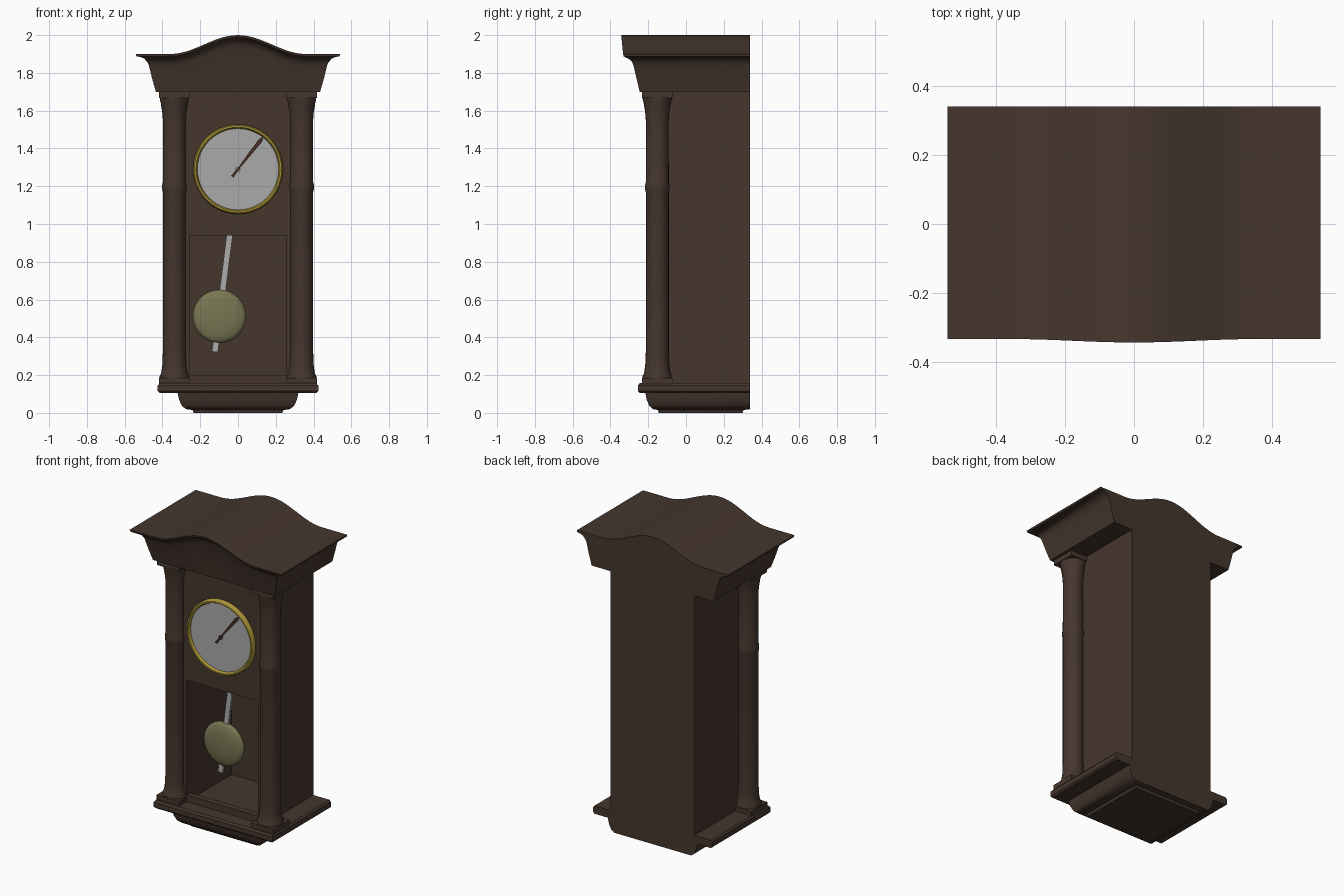
import bpy, bmesh, math
from mathutils import Matrix

if "Cube" in bpy.data.objects:
    bpy.data.objects.remove(bpy.data.objects["Cube"])


def material(name, rgb):
    m = bpy.data.materials.new(name)
    m.diffuse_color = (*rgb, 1)
    m.use_nodes = True
    m.node_tree.nodes["Principled BSDF"].inputs["Base Color"].default_value = m.diffuse_color
    return m


WOOD = material("dark_wood", (0.060, 0.037, 0.027))
GOLD = material("gold_trim", (0.42, 0.31, 0.04))
BRASS = material("dull_brass", (0.19, 0.18, 0.085))
STEEL = material("steel_grey", (0.42, 0.42, 0.42))
FACE = material("dial_white", (0.40, 0.40, 0.40))
HAND = material("hand_brown", (0.06, 0.028, 0.018))


def finish(bm, name, mat, angle=35):
    bmesh.ops.remove_doubles(bm, verts=bm.verts, dist=1e-5)
    bmesh.ops.recalc_face_normals(bm, faces=bm.faces)
    me = bpy.data.meshes.new(name)
    bm.to_mesh(me)
    bm.free()
    me.materials.append(mat)
    ob = bpy.data.objects.new(name, me)
    bpy.context.collection.objects.link(ob)
    bpy.ops.object.select_all(action='DESELECT')
    ob.select_set(True)
    bpy.context.view_layer.objects.active = ob
    bpy.ops.object.shade_smooth_by_angle(angle=math.radians(angle))
    return ob


def box(name, x0, x1, y0, y1, z0, z1, mat=WOOD, matrix=Matrix()):
    bm = bmesh.new()
    bmesh.ops.create_cube(bm, size=1)
    for v in bm.verts:
        v.co.x = x0 if v.co.x < 0 else x1
        v.co.y = y0 if v.co.y < 0 else y1
        v.co.z = z0 if v.co.z < 0 else z1
    bm.transform(matrix)
    return finish(bm, name, mat)


def loft(name, rings, mat=WOOD, angle=35):
    """Rings hold the front points left to right, then the back points right to left."""
    bm = bmesh.new()
    rv = [[bm.verts.new(p) for p in r] for r in rings]
    k = len(rv[0])
    for a, b in zip(rv, rv[1:]):
        for i in range(k):
            j = (i + 1) % k
            bm.faces.new((a[i], a[j], b[j], b[i]))
    for r in (rv[0], rv[-1]):
        for i in range(k // 2 - 1):
            bm.faces.new((r[i], r[i + 1], r[k - 2 - i], r[k - 1 - i]))
    return finish(bm, name, mat, angle)


def rect(hx, y0, y1, z):
    return [(-hx, y0, z), (hx, y0, z), (hx, y1, z), (-hx, y1, z)]


def lathe(name, prof, mat, segs, matrix, closed=False, angle=35):
    bm = bmesh.new()
    rv = [[bm.verts.new((r * math.cos(2 * math.pi * i / segs),
                         r * math.sin(2 * math.pi * i / segs), h)) for i in range(segs)]
          for r, h in prof]
    pairs = list(zip(rv, rv[1:])) + ([(rv[-1], rv[0])] if closed else [])
    for a, b in pairs:
        for i in range(segs):
            j = (i + 1) % segs
            bm.faces.new((a[i], a[j], b[j], b[i]))
    bm.transform(matrix)
    return finish(bm, name, mat, angle)


def facing_front(x, y, z):
    return Matrix.Translation((x, y, z)) @ Matrix.Rotation(math.pi / 2, 4, 'X')


# Hollow case with an open window below the dial
box("case_back", -0.30, 0.30, 0.30, 0.34, 0.15, 1.72)
for s, side in ((-1, "left"), (1, "right")):
    xs = sorted((s * 0.30, s * 0.255))
    box(f"case_side_{side}", *xs, -0.16, 0.30, 0.15, 1.72)
box("case_front_panel", -0.255, 0.255, -0.16, -0.12, 0.94, 1.72)
box("case_sill", -0.255, 0.255, -0.16, -0.12, 0.15, 0.20)

# Base moulding and tapered foot
loft("base_moulding", [rect(0.415, -0.245, 0.34, 0.105), rect(0.425, -0.254, 0.34, 0.115),
                       rect(0.425, -0.254, 0.34, 0.145), rect(0.415, -0.245, 0.34, 0.157)])
loft("foot", [rect(0.235, -0.145, 0.30, 0.0), rect(0.24, -0.148, 0.305, 0.015),
              rect(0.275, -0.175, 0.34, 0.020), rect(0.298, -0.195, 0.34, 0.038),
              rect(0.312, -0.208, 0.34, 0.070), rect(0.32, -0.216, 0.34, 0.108)])

# Cornice whose moulding follows a wave along the top
N = 41


def bump(x):
    return 0.05 * (1 + math.cos(math.pi * x / 0.36)) if abs(x) < 0.36 else 0.0


def cornice_ring(hx, yf, z, w):
    xs = [hx * (2 * i / (N - 1) - 1) for i in range(N)]
    front = [(x, yf - 0.10 * w * bump(x), z + w * bump(x)) for x in xs]
    return front + [(x, 0.34, z + w * bump(x)) for x in reversed(xs)]


loft("cornice", [cornice_ring(*p) for p in (
    (0.435, -0.245, 1.70, 0), (0.455, -0.262, 1.77, 0.4), (0.472, -0.278, 1.84, 1),
    (0.482, -0.287, 1.86, 1), (0.497, -0.305, 1.876, 1), (0.515, -0.325, 1.884, 1),
    (0.538, -0.330, 1.888, 1), (0.540, -0.333, 1.90, 1))])

# Columns with square plinths and capitals
COLUMN = [(0.0, 0.18), (0.078, 0.18), (0.078, 0.195), (0.070, 0.21), (0.064, 0.25), (0.061, 0.32),
          (0.061, 1.17), (0.065, 1.185), (0.065, 1.205), (0.061, 1.22), (0.060, 1.54),
          (0.064, 1.59), (0.072, 1.64), (0.077, 1.66), (0.077, 1.675), (0.0, 1.675)]
for s, side in ((-1, "left"), (1, "right")):
    cx, cy = s * 0.337, -0.152
    lathe(f"column_{side}", COLUMN, WOOD, 24, Matrix.Translation((cx, cy, 0)))
    box(f"column_plinth_{side}", cx - 0.081, cx + 0.081, cy - 0.081, cy + 0.081, 0.15, 0.185)
    box(f"column_capital_{side}", cx - 0.08, cx + 0.08, cy - 0.08, cy + 0.08, 1.668, 1.71)

# Dial, bezel and centre hub
lathe("dial", [(0, 0), (0.225, 0), (0.225, 0.02), (0, 0.02)], FACE, 48,
      facing_front(0, -0.155, 1.29))
lathe("bezel", [(0.238, 0), (0.238, 0.022), (0.231, 0.034), (0.222, 0.034), (0.215, 0.020), (0.215, 0)],
      GOLD, 48, facing_front(0, -0.158, 1.29), closed=True)
lathe("hub", [(0.009, 0), (0.013, 0), (0.013, 0.008), (0.009, 0.008)], HAND, 16,
      facing_front(0, -0.174, 1.29), closed=True)


# Two nearly overlapping hands that widen outward
def hand(name, length, width, y, turn):
    bm = bmesh.new()
    pts = [(-0.008, -0.05), (0.008, -0.05), (0.004, 0), (width, length * 0.9),
           (0.004, length), (-0.004, length), (-width, length * 0.9), (-0.004, 0)]
    f = bm.faces.new([bm.verts.new((x, 0, z)) for x, z in pts])
    ext = bmesh.ops.extrude_face_region(bm, geom=[f])
    for v in ext["geom"]:
        if isinstance(v, bmesh.types.BMVert):
            v.co.y -= 0.004
    bm.transform(Matrix.Translation((0, y, 1.29)) @ Matrix.Rotation(math.radians(turn), 4, 'Y'))
    finish(bm, name, HAND)


hand("minute_hand", 0.212, 0.011, -0.180, 38)
hand("hour_hand", 0.14, 0.008, -0.176, 37)

# Swinging pendulum
SWING = Matrix.Translation((0, 0, 1.29)) @ Matrix.Rotation(math.radians(7.2), 4, 'Y')
box("pendulum_rod", -0.016, 0.016, -0.008, 0.008, -0.975, 0.0, STEEL, SWING)
lathe("pendulum_bob", [(0, -0.03), (0.07, -0.027), (0.12, -0.019), (0.139, -0.008), (0.141, 0.0),
                       (0.139, 0.008), (0.12, 0.019), (0.07, 0.027), (0, 0.03)],
      BRASS, 40, SWING @ facing_front(0, 0, -0.785), angle=60)
